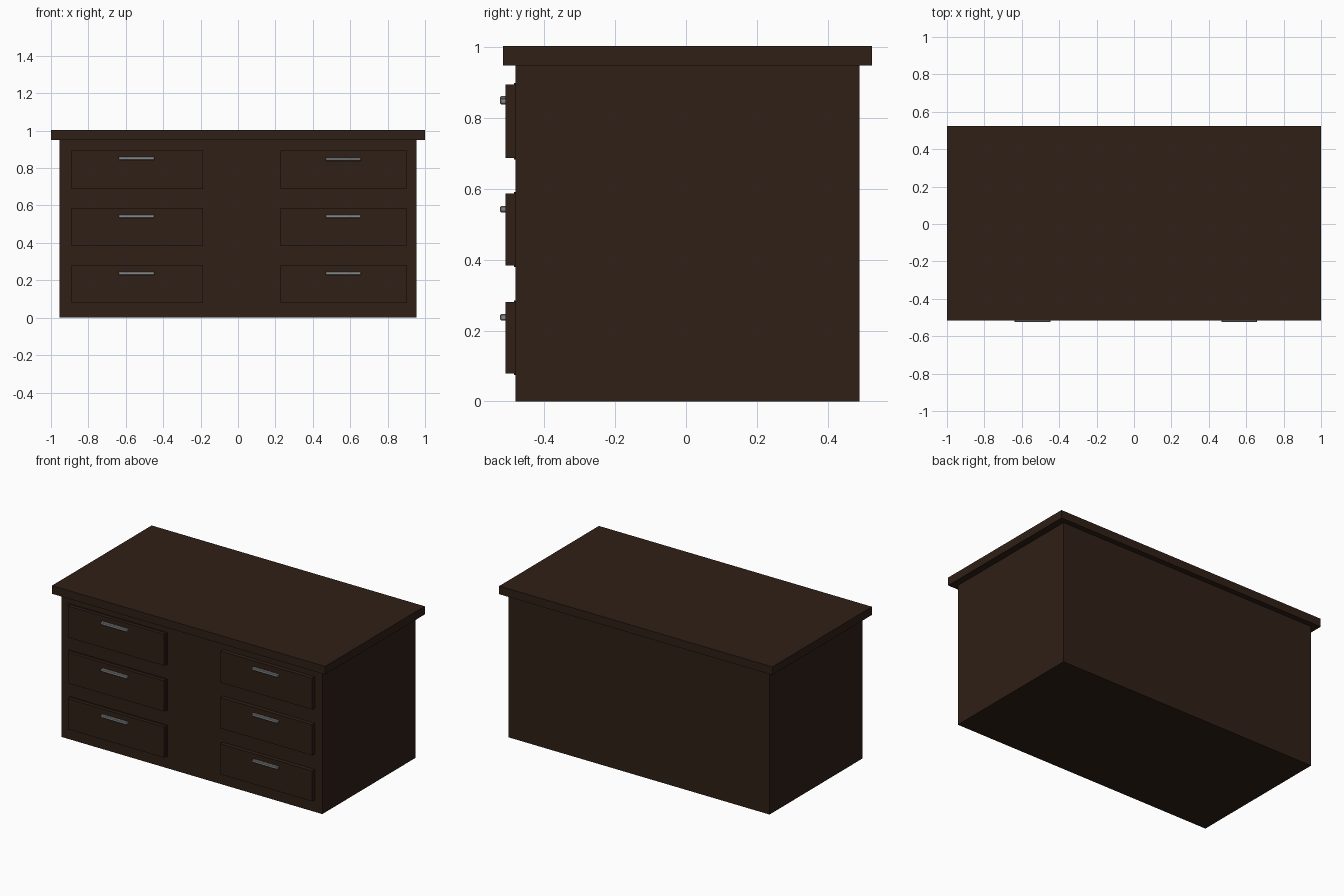
import bpy

if "Cube" in bpy.data.objects:
    bpy.data.objects.remove(bpy.data.objects["Cube"])


def material(name, rgb):
    m = bpy.data.materials.new(name)
    m.diffuse_color = (*rgb, 1)
    m.use_nodes = True
    m.node_tree.nodes["Principled BSDF"].inputs["Base Color"].default_value = m.diffuse_color
    return m


wood = material("dark_wood", (0.028, 0.014, 0.008))
metal = material("handle_metal", (0.25, 0.25, 0.26))


def box(name, x, y, z, mat, bevel=0):
    """Box spanning the (min, max) pairs x, y and z."""
    centre = [(a + b) / 2 for a, b in (x, y, z)]
    bpy.ops.mesh.primitive_cube_add(size=1, location=centre)
    ob = bpy.context.object
    ob.name = name
    ob.scale = [b - a for a, b in (x, y, z)]
    bpy.ops.object.transform_apply(location=False, rotation=False, scale=True)
    ob.data.materials.append(mat)
    if bevel:
        mod = ob.modifiers.new("edge_bevel", 'BEVEL')
        mod.width = bevel
        mod.segments = 1
    return ob


# Carcass and overhanging top
box("body", (-0.955, 0.955), (-0.482, 0.49), (0, 0.951), wood)
box("top_board", (-1, 1), (-0.517, 0.525), (0.949, 1.003), wood)

# Two columns of three drawers with bar handles
rows = [("top", 0.687, 0.895, 0.848), ("middle", 0.384, 0.587, 0.543), ("bottom", 0.079, 0.281, 0.238)]
for row, z0, z1, hz in rows:
    for side, x, hx in (("left", (-0.89, -0.187), (-0.64, -0.447)),
                        ("right", (0.227, 0.90), (0.468, 0.657))):
        dz = 0.005 if (side, row) == ("left", "top") else 0
        box(f"{side}_{row}_drawer", x, (-0.509, -0.47), (z0, z1), wood)
        box(f"{side}_{row}_handle", hx, (-0.525, -0.505),
            (hz + dz - 0.009, hz + dz + 0.009), metal, 0.003)
    # Thin backing panel showing around the left drawers
    box(f"left_{row}_drawer_backing", (-0.905, -0.18), (-0.486, -0.47), (z0 - 0.004, z1 + 0.004), wood)
